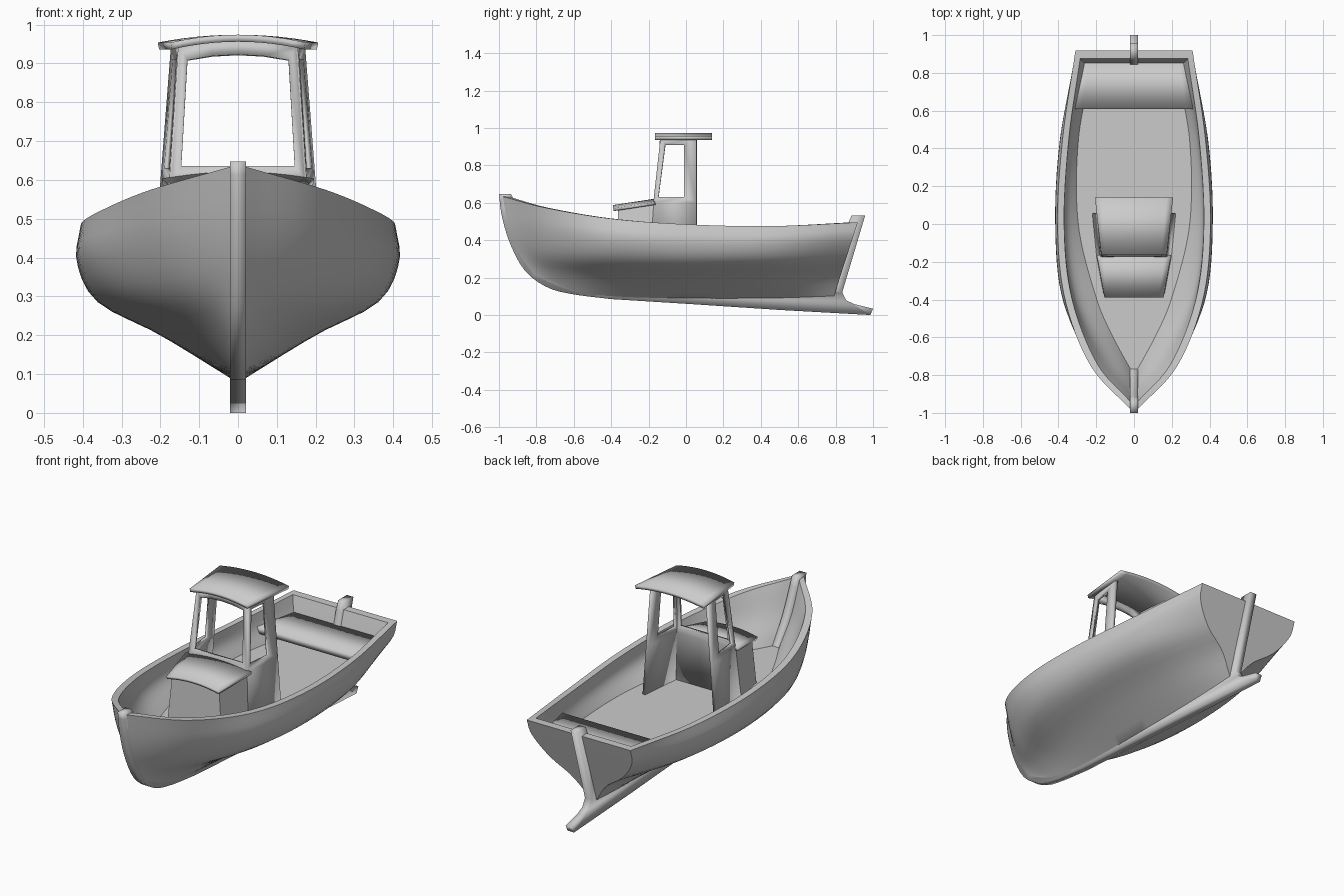
import bpy, bmesh, math
from mathutils import Vector

if "Cube" in bpy.data.objects:
    bpy.data.objects.remove(bpy.data.objects["Cube"])


def spline(pts, n):
    """Sample a Catmull-Rom curve through pts at n+1 places."""
    p = [Vector(q) for q in pts]
    p = [2 * p[0] - p[1]] + p + [2 * p[-1] - p[-2]]
    out, segs = [], len(pts) - 1
    for i in range(n + 1):
        t = i / n * segs
        k = min(int(t), segs - 1)
        t -= k
        a, b, c, d = p[k:k + 4]
        out.append(0.5 * (2 * b + (c - a) * t + (2 * a - 5 * b + 4 * c - d) * t * t
                          + (3 * b - a - 3 * c + d) * t ** 3))
    return out


def finish(name, bm, thickness=0, offset=-1):
    bmesh.ops.remove_doubles(bm, verts=bm.verts[:], dist=0.0005)
    bmesh.ops.recalc_face_normals(bm, faces=bm.faces[:])
    me = bpy.data.meshes.new(name)
    bm.to_mesh(me)
    bm.free()
    ob = bpy.data.objects.new(name, me)
    bpy.context.collection.objects.link(ob)
    if thickness:
        m = ob.modifiers.new("thickness", 'SOLIDIFY')
        m.thickness, m.offset, m.use_even_offset = thickness, offset, True
    bpy.ops.object.select_all(action='DESELECT')
    bpy.context.view_layer.objects.active = ob
    ob.select_set(True)
    bpy.ops.object.shade_smooth_by_angle(angle=math.radians(32))
    return ob


def grid(bm, rows):
    v = [[bm.verts.new(p) for p in r] for r in rows]
    for a, b in zip(v, v[1:]):
        for i in range(len(a) - 1):
            bm.faces.new((a[i], a[i + 1], b[i + 1], b[i]))


# Hull: lengthwise lines from bow to stern, lofted into one closed shell
OUTER = [
    [(.015, -.72, .155), (.015, -.55, .11), (.015, -.3, .092), (.015, 0, .087), (.015, .45, .087), (.015, .79, .095)],
    [(.015, -.835, .235), (.09, -.62, .21), (.16, -.35, .20), (.20, 0, .20), (.18, .45, .205), (.10, .826, .21)],
    [(.015, -.905, .34), (.165, -.70, .31), (.31, -.4, .295), (.36, 0, .285), (.335, .45, .29), (.22, .855, .30)],
    [(.015, -.955, .47), (.215, -.73, .44), (.375, -.4, .41), (.415, 0, .39), (.39, .45, .39), (.30, .891, .41)],
    [(.015, -.985, .635), (.23, -.75, .573), (.365, -.4, .515), (.405, 0, .485), (.378, .45, .475), (.31, .918, .495)],
]
INNER = [
    [(.015, -.945, .632), (.198, -.735, .573), (.33, -.39, .515), (.37, 0, .485), (.345, .45, .475), (.285, .875, .495)],
    [(.015, -.88, .47), (.165, -.68, .44), (.31, -.37, .41), (.36, 0, .40), (.335, .45, .40), (.26, .85, .41)],
    [(.012, -.78, .33), (.11, -.6, .33), (.20, -.39, .33), (.295, 0, .33), (.294, .45, .33), (.22, .83, .33)],
]
N = 36
outer = [spline(line, N) for line in OUTER]
inner = [spline(line, N) for line in INNER]


def flat(p):
    return Vector((0, p.y, p.z))


stations = []
for s in range(N + 1):
    a = spline([l[s] for l in outer], 14)
    b = spline([l[s] for l in inner], 8)
    stations.append([flat(a[0])] + a + b + [flat(b[-1])])
# centre-line copies close the stem and the transom
stations = [[flat(p) for p in stations[0]]] + stations + [[flat(p) for p in stations[-1]]]
bm = bmesh.new()
grid(bm, stations)
bmesh.ops.remove_doubles(bm, verts=bm.verts[:], dist=0.0005)
bmesh.ops.mirror(bm, geom=bm.verts[:] + bm.edges[:] + bm.faces[:], axis='X', merge_dist=0.0005)
finish("hull", bm)

# Keel, stem and stern post in one blade
stem = spline([(0, -1, .647), (0, -.985, .53), (0, -.94, .38), (0, -.86, .235),
               (0, -.74, .147), (0, -.6, .11), (0, -.4, .085)], 20)
rest = [(0, 0, .06), (0, .5, .027), (0, .985, 0), (0, 1, .033), (0, .9, .058), (0, .857, .078),
        (0, .835, .12), (0, .958, .532), (0, .885, .532), (0, .865, .485), (0, .80, .25), (0, .74, .14),
        (0, 0, .14), (0, -.5, .16), (0, -.68, .25)]
inside = spline([(0, -.76, .32), (0, -.855, .47), (0, -.935, .647)], 8)
bm = bmesh.new()
f = bm.faces.new([bm.verts.new(p) for p in [*stem, *rest, *inside]])
finish("keel_and_posts", bm, 0.04, 0)


# Crowned slabs: tapered across y, curved across x
def slab(name, y0, y1, w0, w1, z0, z1, crown, thick):
    rows = []
    for y, w, z in ((y0, w0, z0), (y1, w1, z1)):
        rows.append([(w * i / 6, y, z - crown * (i / 6) ** 2 - thick / 2) for i in range(-6, 7)])
    bm = bmesh.new()
    grid(bm, rows)
    finish(name, bm, thick, 0)


slab("stern_seat", .61, .86, .335, .283, .415, .415, 0, .035)
slab("roof", -.165, .14, .172, .205, .974, .974, .02, .018)
slab("console_top", -.388, -.165, .155, .195, .588, .622, .018, .015)


# Cabin walls: a ring of quads around each window, plus the lower wall
def wall_x(y, z):
    return .2 - .078 * (z - .6) + .1 * (y - .06)


def frame(bm, rim, hole, foot):
    r = [bm.verts.new(p) for p in rim]
    h = [bm.verts.new(p) for p in hole]
    ft = [bm.verts.new(p) for p in foot]
    for i in range(len(r)):
        j = (i + 1) % len(r)
        bm.faces.new((r[i], r[j], h[j], h[i]))
    bm.faces.new((r[0], r[1], ft[1], ft[0]))


for side, label in ((-1, "right"), (1, "left")):
    def place(pts):
        return [(side * (wall_x(y, z) - .008), y, z) for y, z in pts]
    bm = bmesh.new()
    frame(bm, place([(-.172, .6), (.057, .6), (.057, .95), (-.133, .95)]),
          place([(-.147, .63), (-.01, .63), (-.01, .91), (-.11, .91)]),
          place([(-.19, .32), (.057, .32)]))
    finish("cabin_side_" + label, bm, .016, 0)


def front_y(z):
    return -.165 + .11 * (z - .6)


def arch(w, z, rise):
    return [(w * k, front_y(z), z + rise * (1 - k * k)) for k in (1, .5, 0, -.5, -1)]


bm = bmesh.new()
rim = [(-.172, front_y(.6), .6), (.172, front_y(.6), .6)] + arch(.15, .942, .018)
hole = [(-.146, front_y(.635), .635), (.146, front_y(.635), .635)] + arch(.13, .908, .014)
frame(bm, rim, hole, [(-.195, -.185, .32), (.195, -.185, .32)])
finish("cabin_front", bm, .02, 0)

# Console body in front of the cabin
bm = bmesh.new()
ring = [(-.162, -.372, .32), (.162, -.372, .32), (.198, -.175, .32), (-.198, -.175, .32)]
top = [(-.14, -.362, .571), (.14, -.362, .571), (.176, -.165, .603), (-.176, -.165, .603)]
a = [bm.verts.new(p) for p in ring]
b = [bm.verts.new(p) for p in top]
for i in range(4):
    j = (i + 1) % 4
    bm.faces.new((a[i], a[j], b[j], b[i]))
bm.faces.new(a)
bm.faces.new(b)
finish("console", bm)
